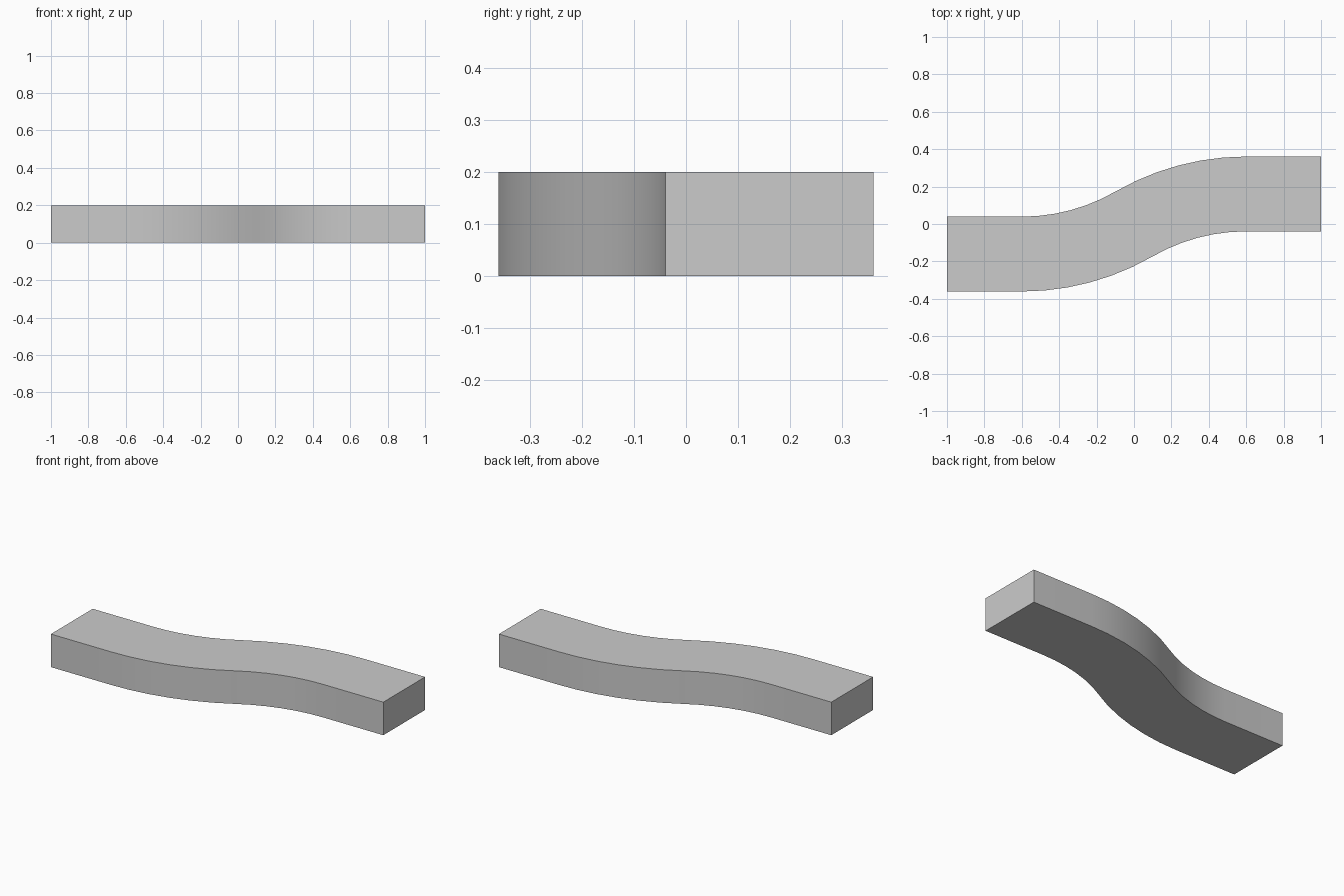
import bpy, bmesh
from math import sin, cos, radians

if "Cube" in bpy.data.objects:
    bpy.data.objects.remove(bpy.data.objects["Cube"])

RADIUS, ANGLE, STEPS = 1.2, 30, 6
HALF_WIDTH, HEIGHT = 0.2, 0.2
BEND_X = RADIUS * sin(radians(ANGLE))
SHIFT_Y = RADIUS * (1 - cos(radians(ANGLE)))

# Centre line of the first half as (x, y, heading): straight run, then arc
half = [(-1.0, -SHIFT_Y, 0.0)]
for i in range(STEPS + 1):
    a = radians(ANGLE * i / STEPS)
    half.append((-BEND_X + RADIUS * sin(a), -SHIFT_Y + RADIUS * (1 - cos(a)), a))

# Second half is the first turned 180 degrees about the middle
path = half + [(-x, -y, a) for x, y, a in reversed(half[:-1])]

# Sweep a rectangular section along the centre line
bm = bmesh.new()
rings = []
for x, y, a in path:
    ring = []
    for side, z in ((-1, 0), (1, 0), (1, HEIGHT), (-1, HEIGHT)):
        d = side * HALF_WIDTH
        ring.append(bm.verts.new((x - d * sin(a), y + d * cos(a), z)))
    rings.append(ring)
for r, s in zip(rings, rings[1:]):
    for k in range(4):
        n = (k + 1) % 4
        bm.faces.new((r[k], r[n], s[n], s[k]))
bm.faces.new(rings[0])
bm.faces.new(rings[-1])
bmesh.ops.recalc_face_normals(bm, faces=bm.faces[:])

mesh = bpy.data.meshes.new("s_bend_bar")
bm.to_mesh(mesh)
bm.free()
bar = bpy.data.objects.new("s_bend_bar", mesh)
bpy.context.collection.objects.link(bar)

# Smooth curved sides, sharp corners
bpy.context.view_layer.objects.active = bar
bar.select_set(True)
bpy.ops.object.shade_smooth_by_angle(angle=radians(30))
